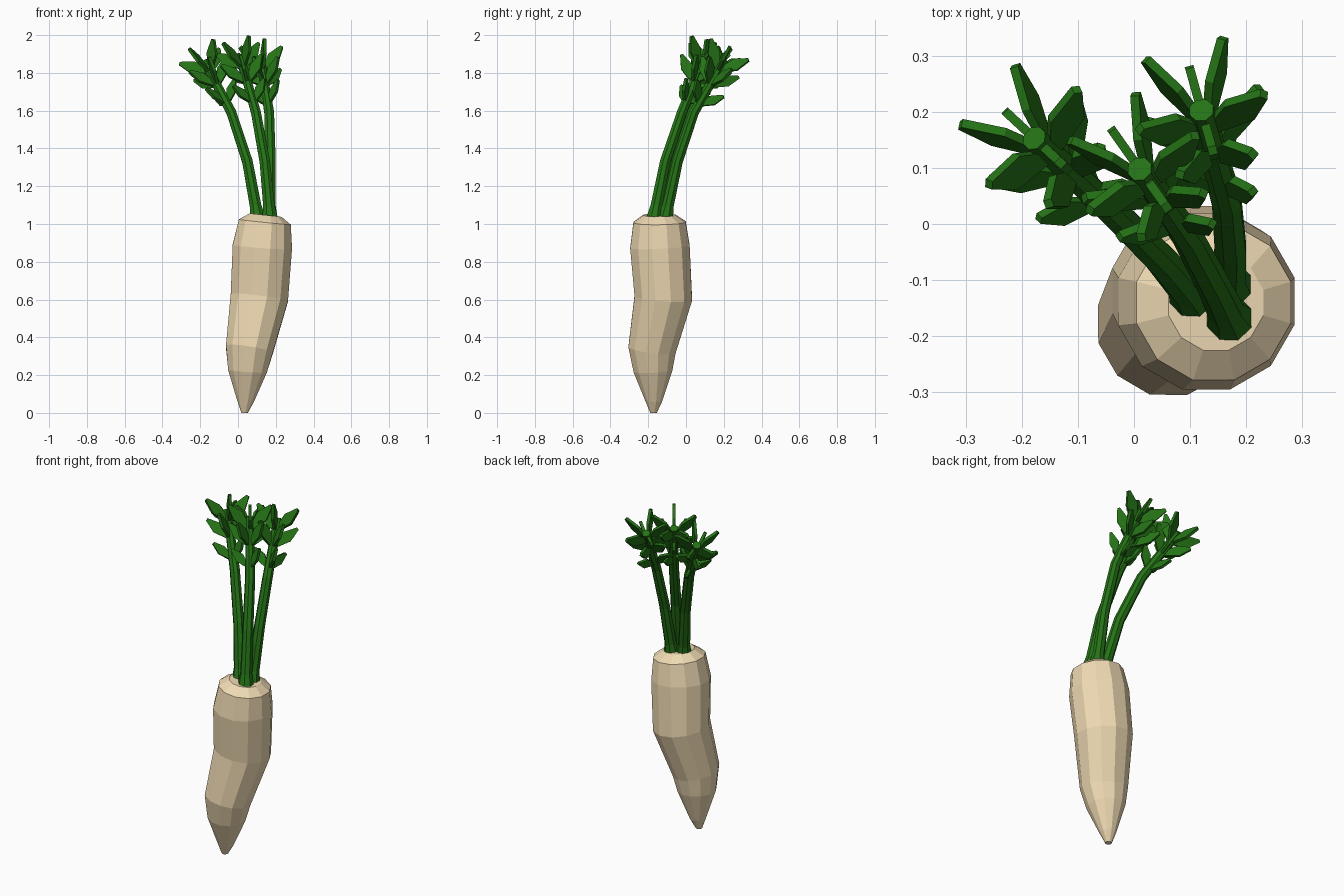
import bpy, math
from mathutils import Vector, Quaternion

if "Cube" in bpy.data.objects:
    bpy.data.objects.remove(bpy.data.objects["Cube"])


def material(name, color):
    m = bpy.data.materials.new(name)
    m.diffuse_color = color
    m.use_nodes = True
    m.node_tree.nodes["Principled BSDF"].inputs["Base Color"].default_value = m.diffuse_color
    return m


CREAM = material("cream", (0.86, 0.70, 0.45, 1))
GREEN = material("green", (0.018, 0.17, 0.008, 1))


def make(name, verts, faces, mat):
    me = bpy.data.meshes.new(name)
    me.from_pydata(verts, [], faces)
    me.materials.append(mat)
    ob = bpy.data.objects.new(name, me)
    bpy.context.collection.objects.link(ob)
    return ob


def tube(name, path, sides, mat, flat_start=True):
    """Skin rings (x, y, z, radius) tilted to follow the path, with capped ends."""
    pts = [Vector(p[:3]) for p in path]
    verts, faces, n = [], [], len(path)
    for i, p in enumerate(pts):
        t = (pts[min(i + 1, n - 1)] - pts[max(i - 1, 0)]).normalized()
        if i == 0 and flat_start:
            t = Vector((0, 0, 1))
        q = Vector((0, 0, 1)).rotation_difference(t)
        for k in range(sides):
            a = math.tau * (k + 0.5) / sides
            verts.append(p + q @ Vector((math.cos(a), math.sin(a), 0)) * path[i][3])
    for i in range(n - 1):
        for k in range(sides):
            j = (k + 1) % sides
            faces.append((i * sides + k, i * sides + j,
                          (i + 1) * sides + j, (i + 1) * sides + k))
    faces.append(tuple(reversed(range(sides))))
    faces.append(tuple(range((n - 1) * sides, n * sides)))
    return make(name, verts, faces, mat)


# Crooked tapering root
tube("root", [
    (0.035, -0.172, 0.00, 0.018), (0.040, -0.170, 0.06, 0.045),
    (0.050, -0.175, 0.22, 0.106), (0.060, -0.180, 0.335, 0.130),
    (0.113, -0.120, 0.61, 0.158), (0.129, -0.138, 0.88, 0.163),
    (0.142, -0.140, 1.01, 0.143), (0.146, -0.140, 1.047, 0.088)], 12, CREAM)

# Leaf outline: (along, across)
LEAF = [(0, -0.012), (0.085, -0.033), (0.16, -0.008),
        (0.16, 0.008), (0.085, 0.033), (0, 0.012)]
# Whorls: distance below stalk tip, count, angle offset, scale
WHORLS = [(0.06, 5, 180, 1.0), (0.15, 5, 144, 0.95), (0.27, 3, 90, 0.8)]


def leaves(name, low, tip):
    """Flat fins set in whorls, their planes containing the stalk axis."""
    axis = (tip - low).normalized()
    lean = Vector((axis.x, axis.y, 0))
    lean = (lean - axis * lean.dot(axis)).normalized()
    verts, faces, n = [], [], len(LEAF)
    for back, count, offset, scale in WHORLS:
        origin = tip - axis * back
        for k in range(count):
            ang = math.radians(offset + 360 * k / count)
            out = Quaternion(axis, ang) @ lean
            pitch = math.radians(43)
            along = axis * math.cos(pitch) + out * math.sin(pitch)
            across = axis * math.sin(pitch) - out * math.cos(pitch)
            side = along.cross(across) * 0.008
            b = len(verts)
            for s in (-1, 1):
                verts += [origin + out * 0.012 + (along * u + across * v) * scale
                          + side * s for u, v in LEAF]
            faces.append(tuple(b + i for i in reversed(range(n))))
            faces.append(tuple(b + n + i for i in range(n)))
            for i in range(n):
                j = (i + 1) % n
                faces.append((b + i, b + j, b + n + j, b + n + i))
    make(name, verts, faces, GREEN)


# Three bent stalks with flared feet: foot, middle, fork, tip
STALKS = [
    ((0.105, -0.13, 1.03), (0.050, -0.065, 1.33), (-0.035, 0.020, 1.59), (-0.178, 0.153, 1.86)),
    ((0.170, -0.17, 1.03), (0.142, -0.110, 1.33), (0.095, -0.022, 1.59), (0.010, 0.098, 1.89)),
    ((0.168, -0.11, 1.03), (0.172, -0.045, 1.33), (0.165, 0.042, 1.59), (0.120, 0.203, 1.87)),
]
for i, (foot, mid, fork, tip) in enumerate(STALKS, 1):
    f, m = Vector(foot), Vector(mid)
    neck = f.lerp(m, 0.22)
    tube(f"stalk_{i}", [(*foot, 0.045), (*neck, 0.033), (*mid, 0.030),
                        (*fork, 0.028), (*tip, 0.023)], 8, GREEN)
    leaves(f"leaves_{i}", Vector(fork), Vector(tip))
